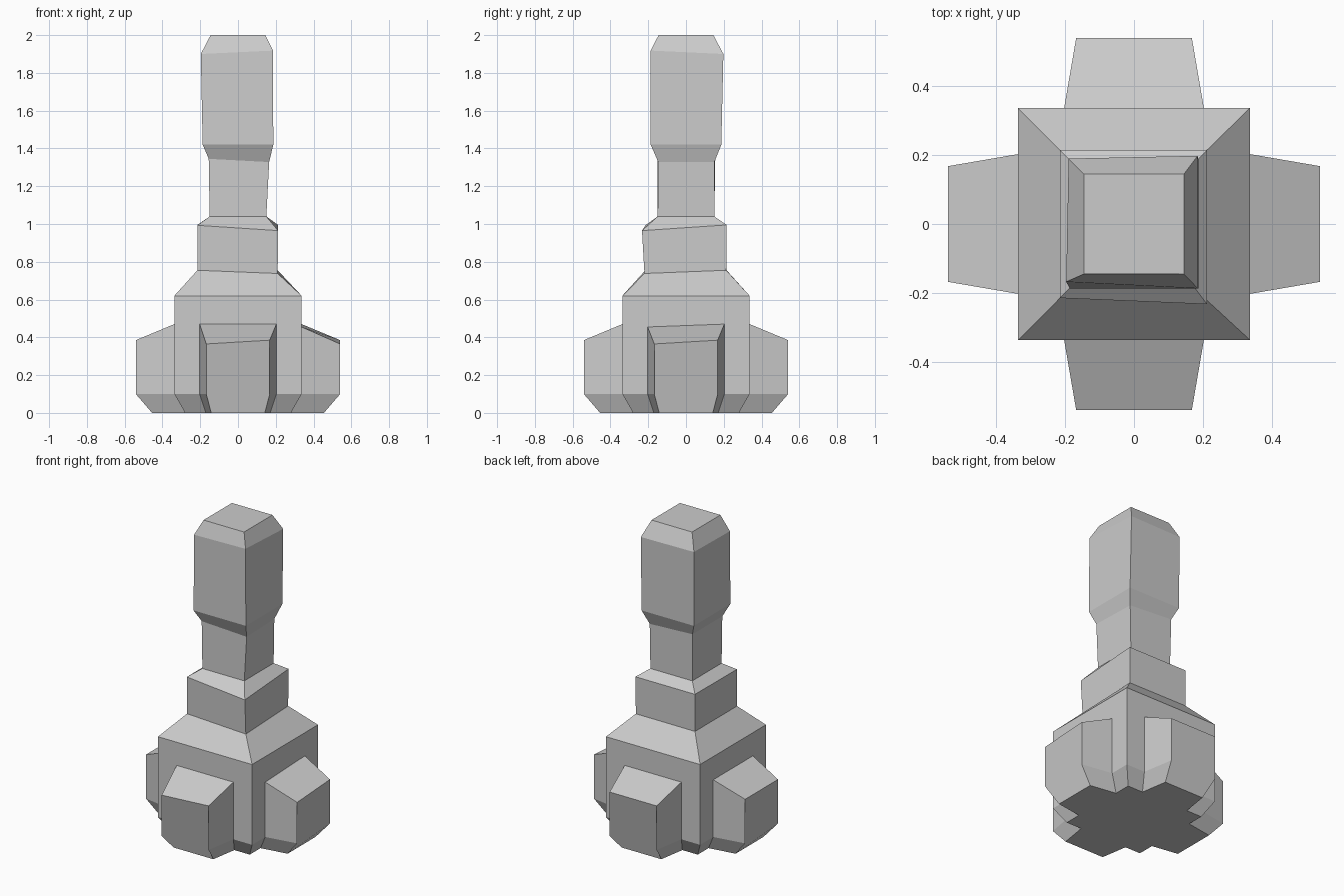
import bpy, bmesh
from math import pi
from mathutils import Matrix

if "Cube" in bpy.data.objects:
    bpy.data.objects.remove(bpy.data.objects["Cube"])


def loft(name, rings):
    """Closed solid skinned through rings with equal point counts."""
    bm = bmesh.new()
    rows = [[bm.verts.new(p) for p in ring] for ring in rings]
    n = len(rows[0])
    for a, b in zip(rows, rows[1:]):
        for i in range(n):
            j = (i + 1) % n
            bm.faces.new((a[i], a[j], b[j], b[i]))
    bm.faces.new(rows[0][::-1])
    bm.faces.new(rows[-1])
    bmesh.ops.recalc_face_normals(bm, faces=bm.faces)
    mesh = bpy.data.meshes.new(name)
    bm.to_mesh(mesh)
    bm.free()
    obj = bpy.data.objects.new(name, mesh)
    bpy.context.collection.objects.link(obj)
    return obj


def square(h, z):
    return [(-h, -h, z), (h, -h, z), (h, h, z), (-h, h, z)]


# Stepped tower; the slightly crooked rings are given corner by corner
tower = loft("tower", [
    square(0.28, 0), square(0.337, 0.1), square(0.337, 0.62),
    [(-.215, -.215, .755), (.21, -.22, .738), (.21, .213, .755), (-.215, .215, .755)],
    [(-.215, -.215, .993), (.212, -.233, .965), (.212, .215, .995), (-.215, .215, .995)],
    square(0.15, 1.04),
    [(-.155, -.15, 1.345), (.165, -.147, 1.328), (.155, .15, 1.328), (-.155, .155, 1.345)],
    square(0.187, 1.42),
    [(-.197, -.168, 1.9), (.185, -.187, 1.918), (.185, .198, 1.9), (-.19, .19, 1.9)],
    square(0.145, 2.0),
])


def buttress(name, turns, inner, outer):
    """Chamfered foot; inner and outer are (left, right) top heights."""
    def section(w, wb, y, yb, tops):
        return [(-w, y, tops[0]), (-w, y, .1), (-wb, yb, 0),
                (wb, yb, 0), (w, y, .1), (w, y, tops[1])]
    obj = loft(name, [section(.203, .17, -.1, -.1, inner),
                      section(.203, .17, -.337, -.28, inner),
                      section(.168, .142, -.541, -.455, outer)])
    obj.data.transform(Matrix.Rotation(turns * pi / 2, 4, 'Z'))
    return obj


# Four feet, fused into the tower
feet = [
    buttress("front_foot", 0, (.47, .47), (.365, .385)),
    buttress("right_foot", 1, (.455, .47), (.365, .385)),
    buttress("back_foot", 2, (.47, .47), (.385, .385)),
    buttress("left_foot", 3, (.47, .47), (.385, .385)),
]
bpy.context.view_layer.objects.active = tower
for foot in feet:
    mod = tower.modifiers.new("fuse", 'BOOLEAN')
    mod.operation = 'UNION'
    mod.solver = 'EXACT'
    mod.object = foot
    bpy.ops.object.modifier_apply(modifier=mod.name)
    bpy.data.objects.remove(foot)
